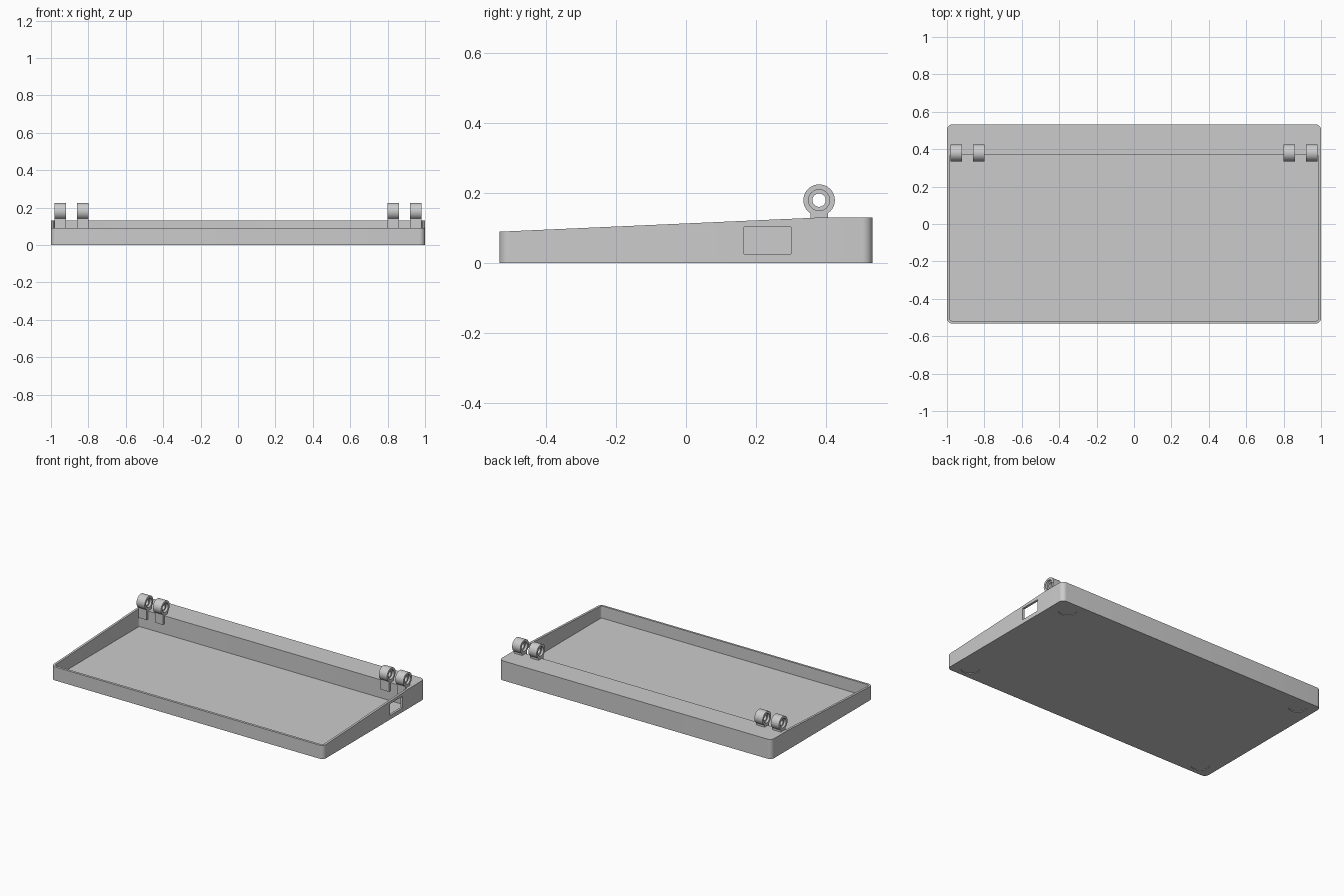
import bpy, bmesh, math
from mathutils import Matrix, Vector

cube = bpy.data.objects.get("Cube")
if cube:
    bpy.data.objects.remove(cube, do_unlink=True)

GREY = (0.6, 0.6, 0.6, 1)
mat = bpy.data.materials.new("plain grey")
mat.use_nodes = True
mat.diffuse_color = GREY
mat.node_tree.nodes["Principled BSDF"].inputs["Base Color"].default_value = GREY


def finish(bm, name):
    bmesh.ops.recalc_face_normals(bm, faces=bm.faces)
    mesh = bpy.data.meshes.new(name)
    bm.to_mesh(mesh)
    bm.free()
    mesh.materials.append(mat)
    ob = bpy.data.objects.new(name, mesh)
    bpy.context.collection.objects.link(ob)
    return ob


def activate(ob):
    bpy.ops.object.select_all(action='DESELECT')
    ob.select_set(True)
    bpy.context.view_layer.objects.active = ob


def smooth(ob):
    activate(ob)
    bpy.ops.object.shade_smooth_by_angle(angle=math.radians(30))


def prism(name, profile, x0, x1, corner=0):
    """Extrude a (y, z) profile along x and round its upright corner edges."""
    bm = bmesh.new()
    face = bm.faces.new([bm.verts.new((x0, y, z)) for y, z in profile])
    ext = bmesh.ops.extrude_face_region(bm, geom=[face])
    moved = [v for v in ext["geom"] if isinstance(v, bmesh.types.BMVert)]
    bmesh.ops.translate(bm, verts=moved, vec=(x1 - x0, 0, 0))
    if corner:
        upright = [e for e in bm.edges
                   if (e.verts[0].co - e.verts[1].co).xy.length < 1e-5]
        bmesh.ops.bevel(bm, geom=upright, offset=corner, segments=8,
                        profile=0.5, affect='EDGES')
    return finish(bm, name)


def box(name, x0, x1, y0, y1, z0, z1, corner=0):
    return prism(name, [(y0, z0), (y1, z0), (y1, z1), (y0, z1)], x0, x1, corner)


def cut(target, cutter):
    activate(target)
    mod = target.modifiers.new("cut", 'BOOLEAN')
    mod.operation = 'DIFFERENCE'
    mod.solver = 'EXACT'
    mod.object = cutter
    bpy.ops.object.modifier_apply(modifier=mod.name)
    bpy.data.objects.remove(cutter, do_unlink=True)


# Wedge tray with a flat rear deck
FRONT, BACK, DECK = -0.533, 0.533, 0.37
tray = prism("tray", [(FRONT, 0), (BACK, 0), (BACK, 0.13), (DECK, 0.13),
                      (FRONT, 0.09)], -1, 1, corner=0.03)
cut(tray, box("cavity", -0.985, 0.985, FRONT + 0.015, DECK, 0.01, 0.3, 0.012))
cut(tray, box("side_port", 0.95, 1.05, 0.165, 0.30, 0.027, 0.104))

# Shallow round foot recesses underneath
for sx in (-1, 1):
    for sy in (-1, 1):
        bm = bmesh.new()
        bmesh.ops.create_cone(bm, cap_ends=True, segments=32, radius1=0.055,
                              radius2=0.055, depth=0.01,
                              matrix=Matrix.Translation((sx * 0.89, sy * 0.45, -0.001)))
        cut(tray, finish(bm, "foot_recess"))
smooth(tray)

# Hinge knuckles: counterbored barrels, each on a bracket against the inner wall
HALF, STEP = 0.03, 0.015
RING = [(0.045, -HALF), (0.045, HALF), (0.03, HALF), (0.03, STEP),
        (0.019, STEP), (0.019, -STEP), (0.03, -STEP), (0.03, -HALF)]
for side, sx in (("right", -1), ("left", 1)):
    for place, x in (("outer", 0.95), ("inner", 0.83)):
        centre = Vector((sx * x, 0.38, 0.18))
        bm = bmesh.new()
        verts = [bm.verts.new(centre + Vector((dx, 0, r))) for r, dx in RING]
        edges = [bm.edges.new((verts[i - 1], verts[i])) for i in range(len(verts))]
        bmesh.ops.spin(bm, geom=verts + edges, cent=centre, axis=(1, 0, 0),
                       angle=math.tau, steps=40, use_duplicate=False)
        bmesh.ops.remove_doubles(bm, verts=bm.verts, dist=1e-5)
        smooth(finish(bm, f"{side}_{place}_hinge_barrel"))
        box(f"{side}_{place}_hinge_bracket", centre.x - HALF, centre.x + HALF,
            0.355, 0.405, 0.075, 0.143)
